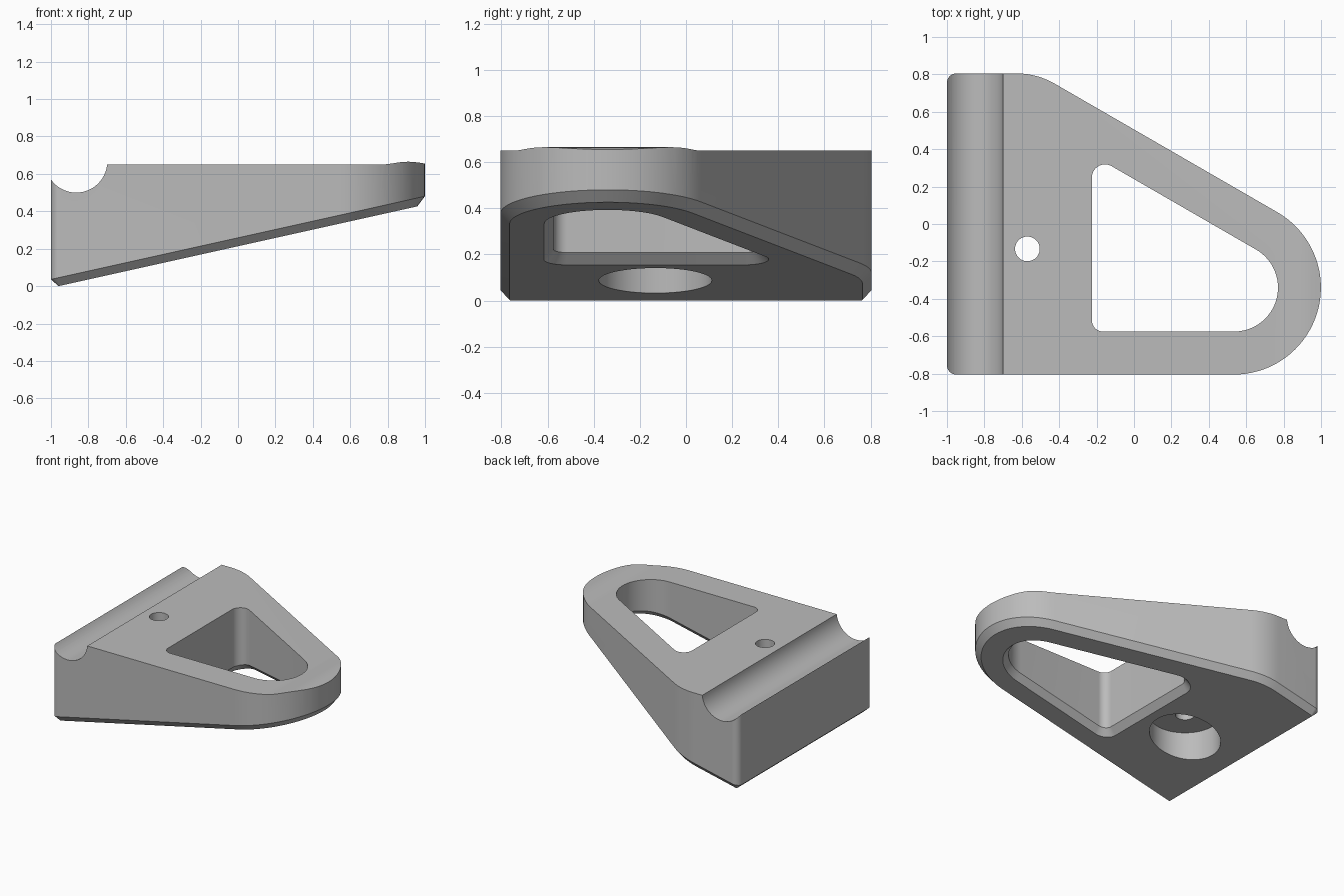
import bpy, bmesh
from math import sin, cos, tan, pi, radians
from mathutils import Vector

if "Cube" in bpy.data.objects:
    bpy.data.objects.remove(bpy.data.objects["Cube"])

grey = bpy.data.materials.new("plain grey")
grey.use_nodes = True
colour = (0.5, 0.5, 0.5, 1)
grey.diffuse_color = colour
grey.node_tree.nodes["Principled BSDF"].inputs["Base Color"].default_value = colour


def rounded(corners):
    """Counter-clockwise outline from (x, y, radius) corners."""
    pts, n = [], len(corners)
    for i, (x, y, r) in enumerate(corners):
        p = Vector((x, y, 0))
        u = (Vector((*corners[i - 1][:2], 0)) - p).normalized()
        v = (Vector((*corners[(i + 1) % n][:2], 0)) - p).normalized()
        half = u.angle(v) / 2
        centre = p + (u + v).normalized() * r / sin(half)
        start = (p + u * r / tan(half) - centre).normalized()
        end = (p + v * r / tan(half) - centre).normalized()
        steps = max(6, int((pi - 2 * half) / radians(4)))
        pts += [centre + start.slerp(end, k / steps).normalized() * r for k in range(steps + 1)]
    return pts


def offset(pts, d):
    """Move an outline outwards by d."""
    out = []
    for i, p in enumerate(pts):
        a = (p - pts[i - 1]).normalized()
        b = (pts[(i + 1) % len(pts)] - p).normalized()
        m = (a + b).normalized()
        out.append(p + Vector((m.y, -m.x, 0)) * d / m.dot(b))
    return out


def circle(x, y, r, n=64):
    return [Vector((x + r * cos(2 * pi * k / n), y + r * sin(2 * pi * k / n), 0)) for k in range(n)]


def loft(name, rings):
    """Closed solid through rings of equal point count."""
    bm = bmesh.new()
    loops = [[bm.verts.new(p) for p in ring] for ring in rings]
    n = len(loops[0])
    for low, high in zip(loops, loops[1:]):
        for i in range(n):
            j = (i + 1) % n
            bm.faces.new((low[i], low[j], high[j], high[i]))
    bm.faces.new(loops[0][::-1])
    bm.faces.new(loops[-1])
    bmesh.ops.recalc_face_normals(bm, faces=bm.faces)
    mesh = bpy.data.meshes.new(name)
    bm.to_mesh(mesh)
    bm.free()
    mesh.materials.append(grey)
    ob = bpy.data.objects.new(name, mesh)
    bpy.context.collection.objects.link(ob)
    return ob


def at_height(pts, z):
    return [Vector((p.x, p.y, z)) for p in pts]


def on_slope(pts, rise):
    """Lay an outline on the sloping underside, lifted by rise."""
    return [Vector((p.x, p.y, 0.2222 * (p.x + 0.96) + rise)) for p in pts]


def combine(ob, cutter, operation):
    cutter.hide_render = True
    mod = ob.modifiers.new(cutter.name, "BOOLEAN")
    mod.object, mod.operation, mod.solver = cutter, operation, "EXACT"
    bpy.context.view_layer.objects.active = ob
    bpy.ops.object.modifier_apply(modifier=mod.name)
    bpy.data.objects.remove(cutter)


# Wedge body with chamfered underside
CH_IN, CH_UP = 0.04, 0.045
outline = rounded([(-1, -0.805, 0.05), (2.27, -0.805, 0.465),
                   (-0.519, 0.805, 0.4), (-1, 0.805, 0.05)])
body = loft("wedge_bracket", [on_slope(offset(outline, -CH_IN), 0),
                              on_slope(outline, CH_UP), at_height(outline, 0.9)])

# Side profile: round groove, flat top, slight swell at the tip
groove = [(-0.865 + 0.166 * cos(a), 0.666 + 0.166 * sin(a))
          for a in (radians(180 + 174.5 * k / 32) for k in range(33))]
swell = [(0.76 + 0.3 * k / 20, 0.65 + 0.015 * sin(pi * k / 20) ** 2) for k in range(21)]
profile = [(-1.1, -0.2), (-1.1, 0.666)] + groove + swell + [(1.1, 0.65), (1.1, -0.2)]
side = loft("side_profile", [[Vector((x, y, z)) for x, z in profile] for y in (-1, 1)])
combine(body, side, "INTERSECT")

# Rounded triangular window, flared at the underside
window = rounded([(-0.225, -0.575, 0.06), (1.412, -0.575, 0.235), (-0.225, 0.37, 0.07)])
flare = 1.5
combine(body, loft("window_cutter", [on_slope(offset(window, CH_IN * flare), CH_UP * (1 - flare)),
                                     on_slope(window, CH_UP), at_height(window, 1)]), "DIFFERENCE")

# Screw hole and wide counterbore from below
for name, r, top in (("counterbore_cutter", 0.245, 0.26), ("screw_hole_cutter", 0.066, 1)):
    ring = circle(-0.57, -0.133, r)
    combine(body, loft(name, [at_height(ring, -0.3), at_height(ring, top)]), "DIFFERENCE")

# Smooth curved walls, crisp edges
bpy.ops.object.select_all(action="DESELECT")
body.select_set(True)
bpy.context.view_layer.objects.active = body
bpy.ops.object.shade_smooth_by_angle(angle=radians(25))
